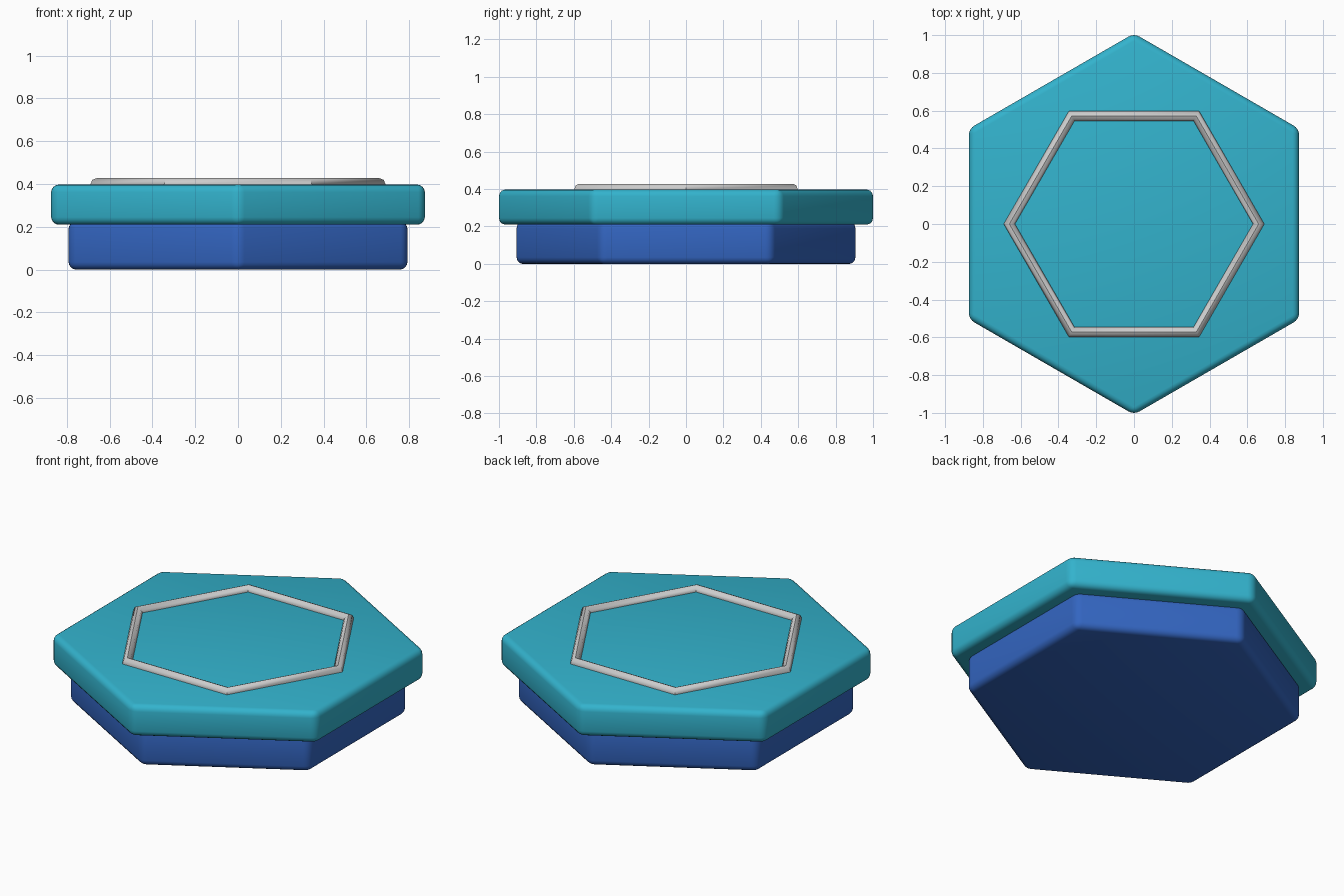
import bpy

if "Cube" in bpy.data.objects:
    bpy.data.objects.remove(bpy.data.objects["Cube"])


def material(name, rgb):
    mat = bpy.data.materials.new(name)
    mat.diffuse_color = (*rgb, 1)
    mat.use_nodes = True
    mat.node_tree.nodes["Principled BSDF"].inputs["Base Color"].default_value = mat.diffuse_color
    return mat


def hex_slab(name, radius, z0, z1, rgb):
    """Rounded hexagonal slab with corners pointing along +y and -y."""
    bpy.ops.mesh.primitive_cylinder_add(vertices=6, radius=radius, depth=z1 - z0,
                                        location=(0, 0, (z0 + z1) / 2))
    ob = bpy.context.object
    ob.name = name
    ob.data.materials.append(material(name + "_colour", rgb))
    bevel = ob.modifiers.new("rounded_edges", "BEVEL")
    bevel.width = 0.035
    bevel.segments = 4
    bpy.ops.object.modifier_apply(modifier=bevel.name)
    bpy.ops.object.shade_smooth_by_angle()
    return ob


# Narrow lower slab and wide upper slab
hex_slab("base", 0.915, 0.0, 0.225, (0.033, 0.13, 0.53))
hex_slab("top_plate", 1.009, 0.21, 0.397, (0.033, 0.45, 0.61))

# Raised hexagonal rim, half sunk in the plate, corners along x
bpy.ops.mesh.primitive_torus_add(major_segments=6, minor_segments=8,
                                 major_radius=0.66, minor_radius=0.03,
                                 location=(0, 0, 0.398))
rim = bpy.context.object
rim.name = "raised_rim"
bpy.ops.object.shade_smooth_by_angle(angle=0.87)
